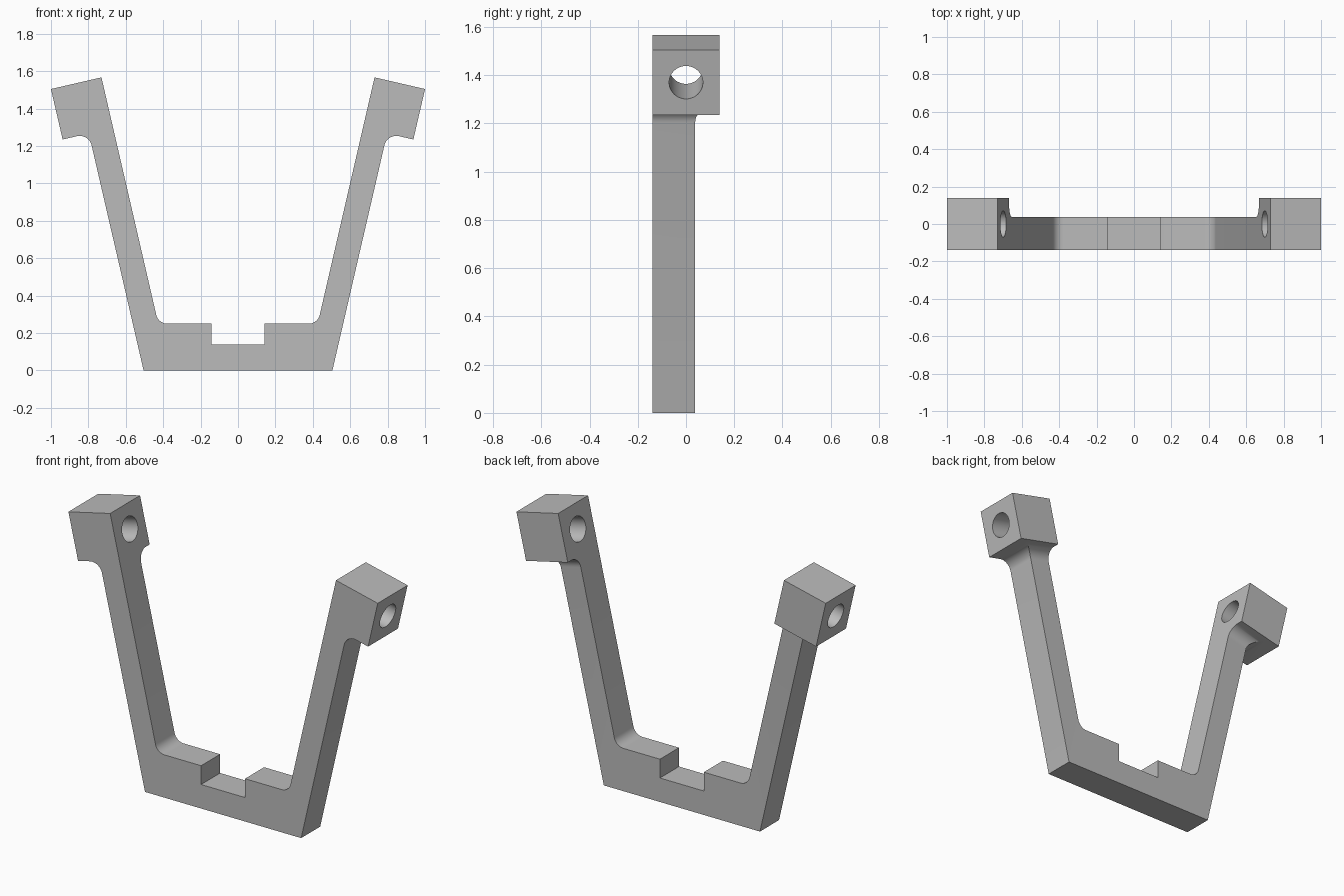
import bpy, bmesh
from math import sin, cos, tan, pi, radians
from mathutils import Vector, Matrix

if "Cube" in bpy.data.objects:
    bpy.data.objects.remove(bpy.data.objects["Cube"])

LEAN = radians(13)             # outward lean of the arms
BLOCK = 0.277                  # edge of the end blocks
ARM = 0.133                    # arm width
FRONT, ARM_BACK, BLOCK_BACK = -0.138, 0.038, 0.138
FLARE, CORNER = 0.065, 0.06    # fillet radii
BASE_TOP, NOTCH_TOP, NOTCH_HALF = 0.25, 0.14, 0.142
DOWN = Vector((-sin(LEAN), 0, -cos(LEAN)))
OUT = Vector((cos(LEAN), 0, -sin(LEAN)))
TIP = Vector((1 - BLOCK * cos(LEAN), 0, 1.567))


def on_arm(s, t, y=0.0):
    """Point s below the tip along the arm, t outward from its inner face."""
    p = TIP + DOWN * s + OUT * t
    return Vector((p.x, y, p.z))


gray = bpy.data.materials.new("plain gray")
gray.use_nodes = True
gray.diffuse_color = (0.5, 0.5, 0.5, 1)
gray.node_tree.nodes["Principled BSDF"].inputs["Base Color"].default_value = (0.5, 0.5, 0.5, 1)


def make_object(name, bm):
    bmesh.ops.recalc_face_normals(bm, faces=bm.faces)
    mesh = bpy.data.meshes.new(name)
    bm.to_mesh(mesh)
    bm.free()
    mesh.materials.append(gray)
    obj = bpy.data.objects.new(name, mesh)
    bpy.context.collection.objects.link(obj)
    return obj


def mirror(bm):
    bmesh.ops.mirror(bm, geom=bm.verts[:] + bm.edges[:] + bm.faces[:],
                     matrix=Matrix.Identity(4), merge_dist=1e-4, axis='X')


bm = bmesh.new()

# Flared neck: rings widening outward and backward into the block
rings = []
for i in range(13):
    a = i / 12 * pi / 2
    s, f = BLOCK + FLARE * (1 - sin(a)), FLARE * (1 - cos(a))
    corners = ((0, FRONT), (ARM + f, FRONT), (ARM + f, ARM_BACK + f), (0, ARM_BACK + f))
    rings.append([bm.verts.new(on_arm(s, t, y)) for t, y in corners])
for low, high in zip(rings, rings[1:]):
    for i in range(4):
        j = (i + 1) % 4
        bm.faces.new((low[i], low[j], high[j], high[i]))

# End block, sharing the top ring of the neck
inner_front, neck_out, neck_corner, neck_back = rings[-1]
corners = ((0, FRONT), (BLOCK, FRONT), (BLOCK, BLOCK_BACK), (0, BLOCK_BACK))
t0, t1, t2, t3 = [bm.verts.new(on_arm(0, t, y)) for t, y in corners]
b1, b2, b3 = [bm.verts.new(on_arm(BLOCK, t, y)) for t, y in corners[1:]]
for face in ((t0, t1, t2, t3), (inner_front, neck_out, b1, t1, t0), (b1, b2, t2, t1),
             (b2, b3, t3, t2), (inner_front, neck_back, b3, t3, t0),
             (neck_out, b1, b2, b3, neck_back, neck_corner)):
    bm.faces.new(face)

# Half of the base and the straight arm, as an extruded profile
foot = on_arm((TIP.z - ARM * sin(LEAN)) / cos(LEAN), ARM)
bend = on_arm((TIP.z - BASE_TOP) / cos(LEAN), 0)
centre = bend + Vector((-CORNER * tan((pi / 2 - LEAN) / 2), 0, CORNER))
profile = []
for i in range(13):
    a = -LEAN - (pi / 2 - LEAN) * i / 12
    profile.append(centre + CORNER * Vector((cos(a), 0, sin(a))))
profile += [Vector((NOTCH_HALF, 0, BASE_TOP)), Vector((NOTCH_HALF, 0, NOTCH_TOP)),
            Vector((0, 0, NOTCH_TOP)), Vector((0, 0, 0)), foot]
a0, a1, a2, a3 = rings[0]
front = [a0] + [bm.verts.new((p.x, FRONT, p.z)) for p in profile] + [a1]
back = [a3] + [bm.verts.new((p.x, ARM_BACK, p.z)) for p in profile] + [a2]
bm.faces.new(front)
bm.faces.new(back)
for i in range(len(front) - 1):
    if abs(front[i].co.x) + abs(front[i + 1].co.x) > 1e-5:   # leave the centre open
        bm.faces.new((front[i], front[i + 1], back[i + 1], back[i]))

mirror(bm)
bracket = make_object("bracket", bm)

# Round holes through both blocks
bm = bmesh.new()
axis = OUT.to_track_quat('Z', 'Y').to_matrix().to_4x4()
bmesh.ops.create_cone(bm, cap_ends=True, segments=48, radius1=0.07, radius2=0.07,
                      depth=BLOCK * 1.5,
                      matrix=Matrix.Translation(on_arm(BLOCK / 2, BLOCK / 2)) @ axis)
mirror(bm)
cutter = make_object("hole_cutter", bm)
cutter.hide_render = True

cut = bracket.modifiers.new("holes", 'BOOLEAN')
cut.operation = 'DIFFERENCE'
cut.solver = 'EXACT'
cut.object = cutter
for o in bpy.context.selected_objects:
    o.select_set(False)
bpy.context.view_layer.objects.active = bracket
bracket.select_set(True)
bpy.ops.object.modifier_apply(modifier=cut.name)
bpy.data.objects.remove(cutter)
bpy.ops.object.shade_smooth_by_angle(angle=radians(25))
